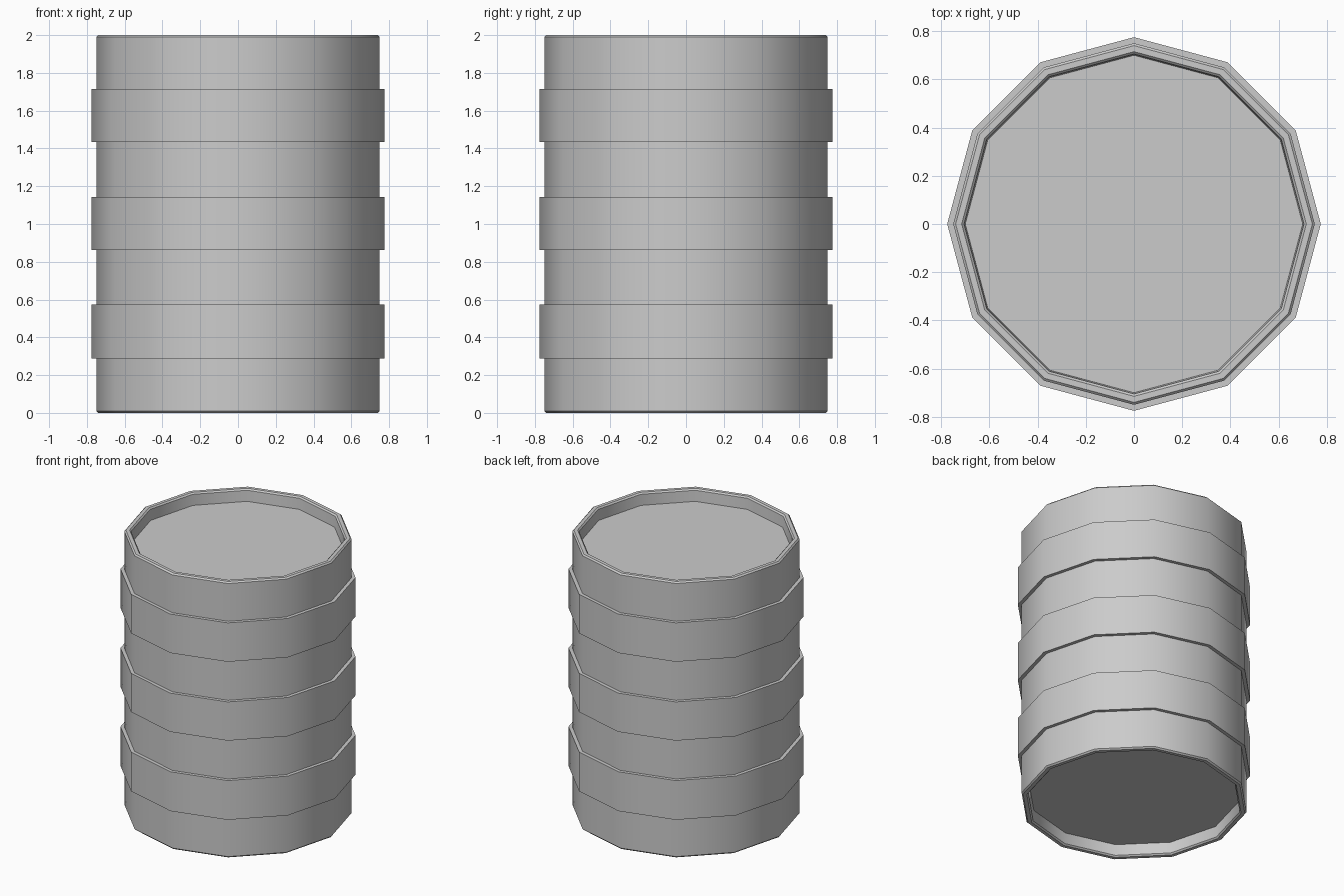
import bpy, bmesh
from math import cos, sin, pi, radians

if "Cube" in bpy.data.objects:
    bpy.data.objects.remove(bpy.data.objects["Cube"])

SIDES = 12
R, BAND = 0.75, 0.775
H = 2.0

# Rim and recess: floor radius up to the outer wall, (radius, depth from the end)
rim = [(0.70, 0.088), (0.705, 0.01), (0.715, 0.0), (0.74, 0.0), (R, 0.01)]

# Full outline from the bottom recess to the top recess
profile = [(r, d) for r, d in rim]
for z0, z1 in ((0.288, 0.573), (0.862, 1.143), (1.434, 1.716)):
    profile += [(R, z0), (BAND, z0), (BAND, z1), (R, z1)]
profile += [(r, H - d) for r, d in reversed(rim)]

# Revolve the outline into a twelve-sided barrel
bm = bmesh.new()
rings = [[bm.verts.new((r * cos(2 * pi * i / SIDES), r * sin(2 * pi * i / SIDES), z))
          for i in range(SIDES)] for r, z in profile]
for a, b in zip(rings, rings[1:]):
    for i in range(SIDES):
        j = (i + 1) % SIDES
        bm.faces.new((a[i], a[j], b[j], b[i]))

# Recessed base and lid
bm.faces.new(list(reversed(rings[0])))
bm.faces.new(rings[-1])
bmesh.ops.recalc_face_normals(bm, faces=bm.faces)

mesh = bpy.data.meshes.new("barrel")
bm.to_mesh(mesh)
bm.free()
barrel = bpy.data.objects.new("barrel", mesh)
bpy.context.collection.objects.link(barrel)

# Smooth around the sides, crisp at the bands and rims
bpy.context.view_layer.objects.active = barrel
barrel.select_set(True)
bpy.ops.object.shade_smooth_by_angle(angle=radians(31))
